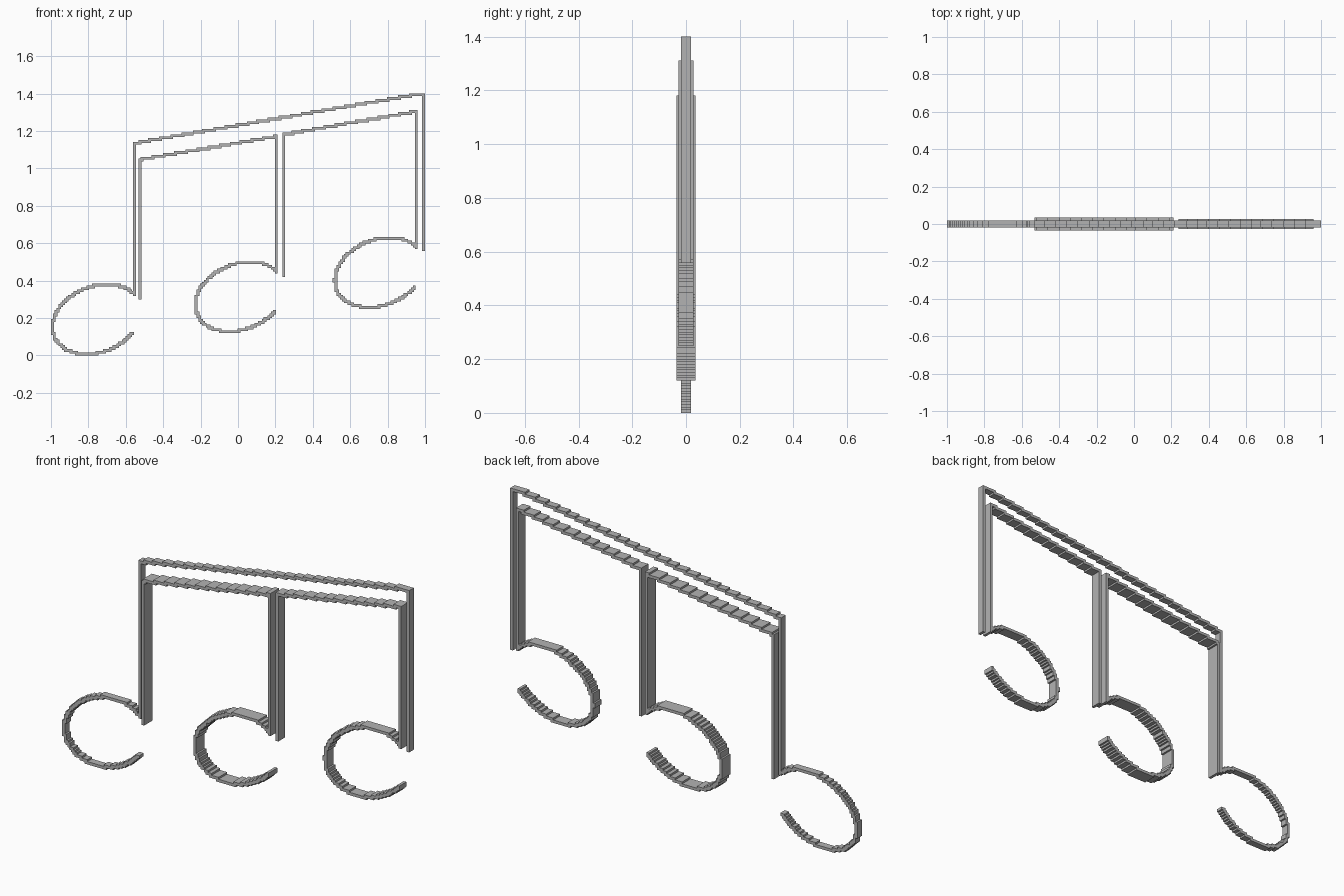
import bpy, bmesh
from math import cos, radians
from mathutils import Vector

cube = bpy.data.objects.get("Cube")
if cube:
    bpy.data.objects.remove(cube, do_unlink=True)

grey = bpy.data.materials.new("plain grey")
grey.use_nodes = True
colour = (0.45, 0.45, 0.45, 1)
grey.diffuse_color = colour
grey.node_tree.nodes["Principled BSDF"].inputs["Base Color"].default_value = colour

CELL = 2 / 401          # fine grid; the line is 3 cells wide and steps by 2
STEP = 2 * CELL


def note_head(dx, dz):
    """Open tilted ellipse, beginning at the foot of its stem."""
    return [(-0.755 + dx + 0.2375 * cos(radians(t)),
             0.194 + dz + 0.1865 * cos(radians(t - 76.6)))
            for t in range(33, 324, 2)]


def stepped_ribbon(name, path, depth):
    """Trace a path as a stair-stepped line and give it depth in y."""
    cells = set()
    for a, b in zip(path, path[1:]):
        a, b = Vector(a), Vector(b)
        n = max(2, int((b - a).length / 0.001))
        for i in range(n + 1):
            p = a.lerp(b, i / n)
            col = 2 * round((p.x + 1 - 1.5 * CELL) / STEP)
            row = 2 * max(0, round((p.y - 1.5 * CELL) / STEP))
            cells.update((col + u, row + v) for u in range(3) for v in range(3))

    bm = bmesh.new()
    verts = {}

    def corner(i, j):
        if (i, j) not in verts:
            verts[i, j] = bm.verts.new((i * CELL - 1, 0, j * CELL))
        return verts[i, j]

    for i, j in sorted(cells):
        bm.faces.new([corner(i, j), corner(i + 1, j),
                      corner(i + 1, j + 1), corner(i, j + 1)])
    # Merge the cells into one clean outline
    bmesh.ops.dissolve_limit(bm, angle_limit=0.01, verts=bm.verts[:], edges=bm.edges[:])
    mesh = bpy.data.meshes.new(name)
    bm.to_mesh(mesh)
    bm.free()
    mesh.materials.append(grey)
    obj = bpy.data.objects.new(name, mesh)
    bpy.context.collection.objects.link(obj)
    solid = obj.modifiers.new("depth", 'SOLIDIFY')
    solid.thickness = depth
    solid.offset = 0
    return obj


# Outer line: right stem, top beam, left stem, left note head
stepped_ribbon("outer_outline",
               [(0.9925, 0.562), (0.9925, 1.398), (0.97, 1.398), (-0.555, 1.135)]
               + note_head(0, 0), 0.037)

# Inner line: left stem, lower beam, middle stem and note head
stepped_ribbon("middle_note_outline",
               [(-0.526, 0.302), (-0.526, 1.035), (-0.51, 1.05), (0.209, 1.172)]
               + note_head(0.764, 0.12), 0.071)

# Inner line: middle stem, lower beam, right stem and note head
stepped_ribbon("right_note_outline",
               [(0.246, 0.43), (0.246, 1.182), (0.945, 1.303), (0.956, 1.303)]
               + note_head(1.511, 0.25), 0.056)
